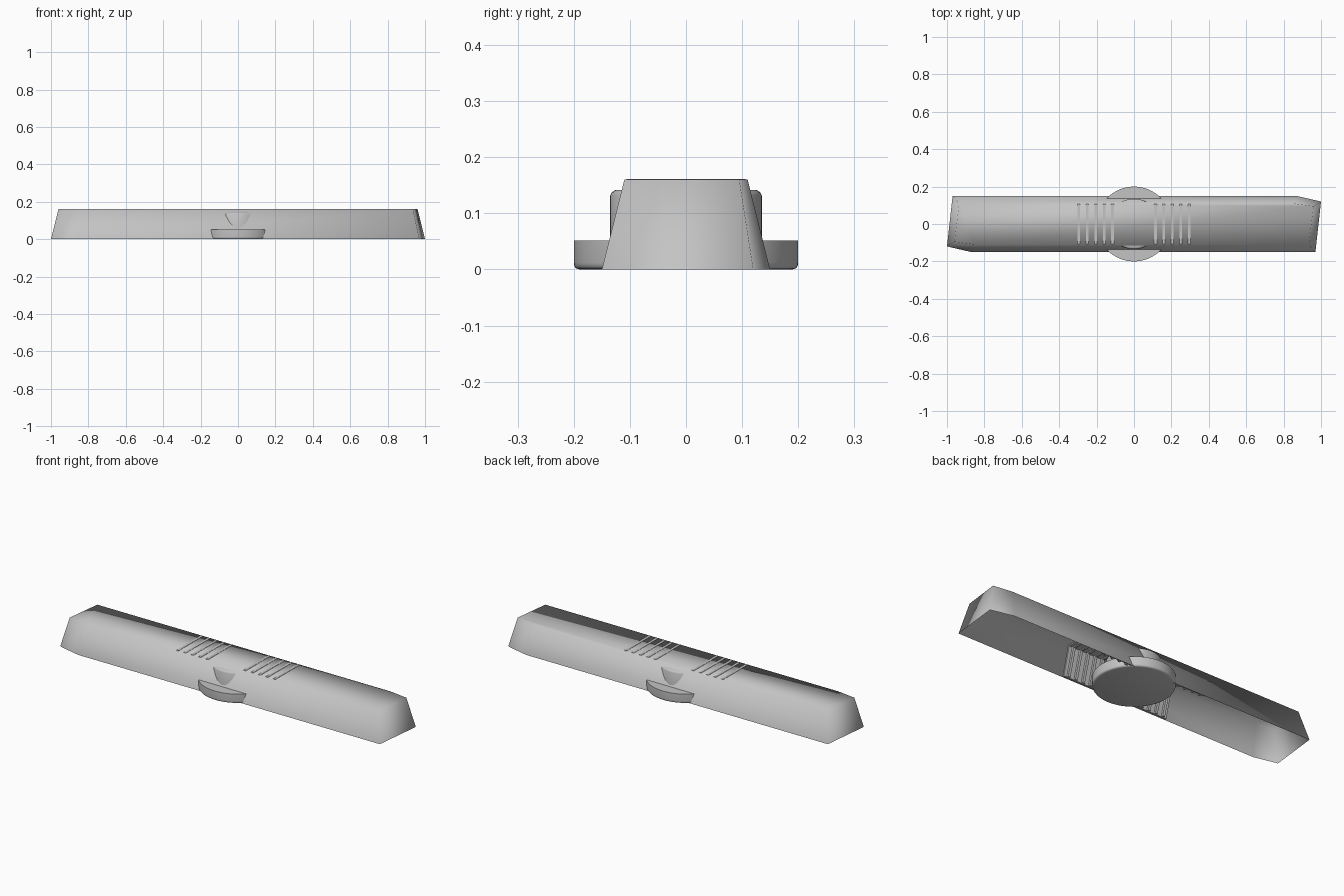
import bpy, bmesh, math

if "Cube" in bpy.data.objects:
    bpy.data.objects.remove(bpy.data.objects["Cube"])

grey = bpy.data.materials.new("light_grey")
grey.diffuse_color = (0.55, 0.55, 0.55, 1)
grey.use_nodes = True
grey.node_tree.nodes["Principled BSDF"].inputs["Base Color"].default_value = grey.diffuse_color


def finish(bm, name, smooth=True):
    bmesh.ops.recalc_face_normals(bm, faces=bm.faces)
    mesh = bpy.data.meshes.new(name)
    bm.to_mesh(mesh)
    bm.free()
    mesh.materials.append(grey)
    for p in mesh.polygons:
        p.use_smooth = smooth
    ob = bpy.data.objects.new(name, mesh)
    bpy.context.collection.objects.link(ob)
    return ob


def point_symmetric(half):
    return half + [(-x, -y) for x, y in half]


# Open-bottomed tapered cover, six-sided outline with half-turn symmetry
base = point_symmetric([(0.97, -0.15), (1.0, 0.12), (0.87, 0.15)])
top = point_symmetric([(0.935, -0.11), (0.96, 0.095), (0.85, 0.11)])
bm = bmesh.new()
low = [bm.verts.new((x, y, 0)) for x, y in base]
high = [bm.verts.new((x, y, 0.16)) for x, y in top]
for i in range(6):
    j = (i + 1) % 6
    bm.faces.new((low[i], low[j], high[j], high[i]))
bm.faces.new(high)
finish(bm, "cover_shell")
# An open shell needs its faces pointing outward
shell = bpy.data.objects["cover_shell"].data
if shell.polygons[6].normal.z < 0:
    shell.flip_normals()


def arch(name, x0, x1, outer_gap, depth, top_z):
    """Trapezoid arch following the inside of the cover, from x0 to x1."""
    def section(gap, z):
        return [(-0.15 + gap, 0.003), (-0.11 + gap, z), (0.11 - gap, z), (0.15 - gap, 0.003)]
    outline = section(outer_gap, top_z) + section(outer_gap + depth, top_z - depth)[::-1]
    bm = bmesh.new()
    a = [bm.verts.new((x0, y, z)) for y, z in outline]
    b = [bm.verts.new((x1, y, z)) for y, z in outline]
    for i in range(8):
        j = (i + 1) % 8
        bm.faces.new((a[i], a[j], b[j], b[i]))
    for ring in (a, b):
        for i in range(3):
            bm.faces.new((ring[i], ring[i + 1], ring[6 - i], ring[7 - i]))
    return finish(bm, name, False)


# Inner lining and grip ribs on both sides of the hub
for side, label in ((-1, "left"), (1, "right")):
    arch(label + "_lining", side * 0.10, side * 0.32, 0.003, 0.006, 0.157)
    for k in range(5):
        x = side * (0.115 + 0.045 * k)
        arch(f"{label}_rib_{k + 1}", x - 0.007, x + 0.007, 0.004, 0.016, 0.1615)


def disc(name, profile, segments=64):
    """Closed turned part from (radius, height) pairs."""
    bm = bmesh.new()
    rings = []
    for r, z in profile:
        rings.append([bm.verts.new((r * math.cos(2 * math.pi * i / segments),
                                    r * math.sin(2 * math.pi * i / segments), z))
                      for i in range(segments)])
    for lo, hi in zip(rings, rings[1:]):
        for i in range(segments):
            j = (i + 1) % segments
            bm.faces.new((lo[i], lo[j], hi[j], hi[i]))
    bm.faces.new(rings[0])
    bm.faces.new(rings[-1])
    ob = finish(bm, name)
    bpy.context.view_layer.objects.active = ob
    ob.select_set(True)
    bpy.ops.object.shade_smooth_by_angle(angle=math.radians(40))
    ob.select_set(False)


# Wide foot disc with a rounded lower rim
disc("foot_disc", [(0.19, 0), (0.196, 0.002), (0.199, 0.006), (0.2, 0.012), (0.2, 0.052)])
# Hub that breaks through the sloping sides
disc("hub", [(0.135, 0.045), (0.135, 0.132), (0.132, 0.138), (0.125, 0.142)])
